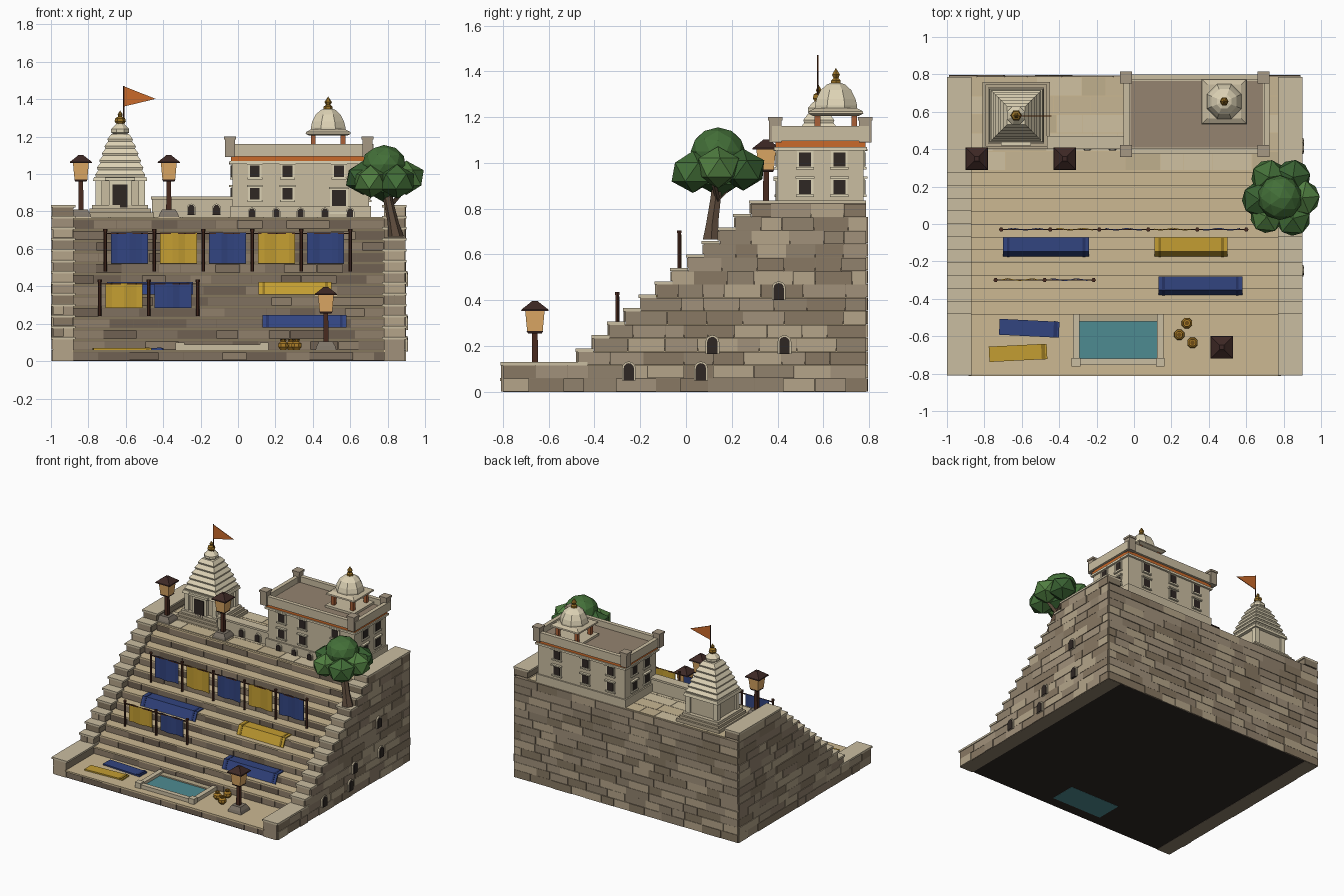
import bpy, bmesh, math, random
from mathutils import Matrix, Vector

if "Cube" in bpy.data.objects:
    bpy.data.objects.remove(bpy.data.objects["Cube"])
random.seed(4)
MATS = {}

def material(hexcol):
    if hexcol not in MATS:
        m = bpy.data.materials.new("colour_" + hexcol)
        rgb = [(int(hexcol[i:i + 2], 16) / 255) ** 2.2 for i in (0, 2, 4)]
        m.diffuse_color = (*rgb, 1)
        m.use_nodes = True
        m.node_tree.nodes["Principled BSDF"].inputs["Base Color"].default_value = m.diffuse_color
        MATS[hexcol] = m
    return MATS[hexcol]

class Part:
    """One named object assembled from flat-faced primitives."""
    def __init__(self, name, *cols):
        self.name, self.cols, self.bm = name, cols, bmesh.new()

    def paint(self, verts, m):
        for f in {f for v in verts for f in v.link_faces}:
            f.material_index = m

    def box(self, x0, x1, y0, y1, z0, z1, m=0, rot=0):
        mat = (Matrix.Translation(((x0 + x1) / 2, (y0 + y1) / 2, (z0 + z1) / 2))
               @ Matrix.Rotation(rot, 4, 'Z') @ Matrix.Diagonal((x1 - x0, y1 - y0, z1 - z0, 1)))
        self.paint(bmesh.ops.create_cube(self.bm, size=1, matrix=mat)['verts'], m)

    def cone(self, x, y, z0, z1, r0, r1, n=8, m=0):
        # four sides: radii are half widths of an axis-aligned square
        k, a = (math.sqrt(2), math.pi / 4) if n == 4 else (1, math.pi / n)
        mat = Matrix.Translation((x, y, (z0 + z1) / 2)) @ Matrix.Rotation(a, 4, 'Z')
        self.paint(bmesh.ops.create_cone(self.bm, cap_ends=True, segments=n, radius1=r0 * k,
                   radius2=r1 * k, depth=z1 - z0, matrix=mat)['verts'], m)

    def stack(self, x, y, prof, n=8, m=0):
        for (r0, z0), (r1, z1) in zip(prof, prof[1:]):
            self.cone(x, y, z0, z1, r0, r1, n, m)

    def prism(self, pts, vec, m=0):
        f = self.bm.faces.new([self.bm.verts.new(p) for p in pts])
        new = bmesh.ops.extrude_face_region(self.bm, geom=[f], use_keep_orig=True)['geom']
        vs = [g for g in new if isinstance(g, bmesh.types.BMVert)]
        bmesh.ops.translate(self.bm, verts=vs, vec=vec)
        self.paint(vs + list(f.verts), m)

    def panel(self, side, plane, u0, u1, z0, z1, d, m=0):
        # slab standing out by d from a wall plane; side is like '-y'
        a, b = sorted((plane - 0.004 * (1 if side[0] == '+' else -1), plane + (d if side[0] == '+' else -d)))
        if side[1] == 'y':
            self.box(u0, u1, a, b, z0, z1, m)
        else:
            self.box(a, b, u0, u1, z0, z1, m)

    def bricks(self, side, plane, u0, u1, z0, z1, lo=.08, hi=.19):
        u = u0
        while u < u1 - .01:
            e = u + random.uniform(lo, hi)
            e = u1 if e > u1 - .05 else e
            self.panel(side, plane, u + .001, e - .001, z0 + .001, z1 - .001,
                       random.uniform(.003, .009), random.randrange(len(self.cols)))
            u = e

    def arch(self, side, plane, u, z, w, h, frame, hole):
        for s, d, m in ((1.35, .012, frame), (1, .016, hole)):
            r = w / 2 * s
            pts = [(-r, 0), (r, 0)] + [(r * math.cos(t * math.pi / 6), h - w / 2 + r * math.sin(t * math.pi / 6)) for t in range(7)]
            if side == '-y':
                self.prism([(u + a, plane, z + b) for a, b in pts], (0, -d, 0), m)
            else:
                self.prism([(plane, u + a, z + b) for a, b in pts], (d, 0, 0), m)

    def done(self):
        bmesh.ops.recalc_face_normals(self.bm, faces=self.bm.faces)
        me = bpy.data.meshes.new(self.name)
        self.bm.to_mesh(me)
        self.bm.free()
        for c in self.cols:
            me.materials.append(material(c))
        bpy.context.collection.objects.link(bpy.data.objects.new(self.name, me))

N, RISE, RUN, Y0, YB = 12, .0588, .0688, -.472, .787
STONE, PALE, DARK, WOOD = 'C9BCA0', 'DDD2B4', '322B28', '4A2E24'
BLUE, YELLOW, GOLD, ORANGE = '35467F', 'C29C35', '97702A', 'C8692E'
top = lambda i: .06 + RISE * i
DECK = top(N)

# stepped core with overhanging treads and brick risers
core = Part("stair_core", '736555', 'CBB791', DARK)
risers = Part("riser_bricks", '6F6153', '7F7060', '8F7F6B')
core.box(-.88, .78, -.8, YB, .001, .006, 2)
for i in range(N + 1):
    y = -.8 if i == 0 else Y0 + RUN * (i - 1)
    z0 = .006 if i == 0 else top(i - 1)
    core.box(-.88, .78, y, YB, z0, top(i) - .012)
    core.box(-.885, .785, y - .012, YB, top(i) - .012, top(i), 1)
    risers.bricks('-y', y, -.88, .78, z0, top(i) - .012, .1, .24)
core.done()
risers.done()

# side parapets with capped steps, brick faces outside and at the back
para = Part("side_parapets", '8B7D69', STONE)
walls = Part("wall_bricks", '90816D', 'A0907A', 'B3A388', '877863')
for x0, x1, side in ((-.99, -.88, '-x'), (.78, .89, '+x')):
    for i in range(N + 1):
        y = -.8 if i == 0 else Y0 + RUN * (i - 1)
        z0, z1 = (0, .13) if i == 0 else (top(i - 1) + .07, top(i) + .07)
        para.box(x0, x1, y, YB, z0, z1 - .014)
        para.box(x0 - .01, x1 + .01, y - .01, YB if i == N else y + RUN + (.3 if i == 0 else 0), z1 - .014, z1, 1)
        walls.bricks('-y', y, x0, x1, z0, z1 - .014, .05, .12)
        rows = [(0, .06), (.06, z1 - .014)] if i == 0 else [(z0 - .014, z1 - .014)]
        for a, b in rows:
            walls.bricks(side, x0 if side == '-x' else x1, y, YB, a, b)
for i in range(N + 1):
    walls.bricks('+y', YB, -.99, .89, 0 if i == 0 else top(i - 1), top(i), .1, .2)
para.done()
walls.done()

# arched niches in the right wall
niches = Part("wall_niches", STONE, DARK)
for y, z in ((-.25, .05), (.065, .05), (.115, .165), (.43, .165), (.405, .4)):
    niches.arch('+x', .894, y, z, .045, .075, 0, 1)
niches.done()

# deck paving
tiles = Part("deck_tiles", 'C6B592', 'CFC0A0', 'BFAE8C')
for k in range(5):
    u = -.88
    while u < .77:
        e = min(.78, u + random.uniform(.12, .26))
        tiles.box(u, e - .003, .29 + k * .099, .386 + k * .099, DECK - .002, DECK + .005, random.randrange(3))
        u = e
tiles.done()

# low arcaded wall between shrine and house
low = Part("low_arcade_wall", STONE, DARK, PALE)
low.box(-.46, -.03, .41, .46, DECK, .865)
low.box(-.465, -.03, .4, .47, .865, .88)
for x in (-.25, -.115):
    low.arch('-y', .41, x, DECK + .015, .035, .055, 2, 1)
low.done()

# flat-roofed house: body, plinth, bands, parapet, corner posts
house = Part("house", STONE, DARK, PALE, ORANGE, '93826F', 'A59782')
house.box(-.03, .70, .4, .775, DECK, 1.11)
house.box(-.04, .71, .39, .785, DECK, .83)
house.box(-.045, .715, .385, .79, 1.055, 1.07, 2)
house.box(-.038, .708, .392, .783, 1.07, 1.095, 3)
house.box(-.055, .725, .375, .8, 1.095, 1.115)
house.box(-.02, .69, .41, .765, 1.11, 1.118, 4)
for y in (.375, .77):
    house.box(-.055, .725, y, y + .03, 1.115, 1.16)
for x in (-.055, .695):
    house.box(x, x + .03, .375, .8, 1.115, 1.16)
for x in (-.042, .692):
    for y in (.39, .783):
        house.cone(x, y, 1.09, 1.185, .027, .027, 4, 5)
        house.cone(x, y, 1.185, 1.2, .032, .032, 4, 5)
walls4 = (('-y', .4, (.09, .265, .54)), ('+y', .775, (.09, .3, .54)), ('-x', -.03, (.52, .67)), ('+x', .70, (.52, .67)))
for side, plane, us in walls4:
    for u in us:
        for z in (.865, .985):
            door = side == '-y' and u > .5 and z < .9
            w, zb, zt = (.038, .80, .915) if door else (.026, z, z + .06)
            house.panel(side, plane, u - w - .01, u + w + .01, zb - .008, zt + .008, .006, 2)
            house.panel(side, plane, u - w, u + w, zb, zt, .009, 1)
            house.panel(side, plane, u - w - .016, u + w + .016, zt + .006, zt + .016, .018, 2)
            house.panel(side, plane, u - w - .014, u + w + .014, zb - .014, zb - .004, .014, 2)
for x in (.075, .205, .335, .465, .6):
    house.arch('-y', .39, x, DECK + .005, .032, .045, 2, 1)
house.done()

# roof pavilion with dome
pav = Part("roof_pavilion", STONE, 'A8603A', PALE, GOLD)
px, py = .482, .655
pav.box(px - .122, px + .122, py - .122, py + .122, 1.11, 1.135)
for sx in (-.08, .08):
    for sy in (-.08, .08):
        pav.cone(px + sx, py + sy, 1.13, 1.215, .013, .013, 4, 1)
pav.stack(px, py, [(.1, 1.205), (.12, 1.215), (.118, 1.225), (.09, 1.24)], 4)
pav.stack(px, py, [(.1, 1.238), (.1, 1.25), (.092, 1.28), (.072, 1.318), (.042, 1.343), (.012, 1.352)], 8, 2)
pav.stack(px, py, [(.024, 1.348), (.024, 1.36), (.012, 1.37), (.02, 1.385), (0, 1.415)], 6, 3)
pav.done()

# tiered shrine
sx, sy = -.63, .58
shrine = Part("shrine", STONE, PALE, DARK, GOLD, 'B5A78C')
for h, z0, z1 in ((.18, DECK, .795), (.165, .795, .815), (.15, .815, .835), (.12, .835, .965)):
    shrine.cone(sx, sy, z0, z1, h, h, 4, 4 if h > .16 else 0)
for a in (-.115, .115):
    for b in (-.115, .115):
        shrine.cone(sx + a, sy + b, .835, .965, .018, .018, 4, 1)
shrine.box(sx - .06, sx + .06, sy - .145, sy - .11, .815, .965, 1)
shrine.box(sx - .04, sx + .04, sy - .15, sy - .11, .82, .945, 2)
shrine.box(sx - .08, sx + .08, sy - .16, sy - .11, .965, .982, 1)
shrine.cone(sx, sy, .962, .985, .145, .14, 4, 1)
for k, h in enumerate((.13, .12, .108, .094, .08, .064)):
    z = .985 + k * .038
    shrine.cone(sx, sy, z, z + .012, h, h + .004, 4, 1)
    shrine.cone(sx, sy, z + .012, z + .038, h + .004, h - .016, 4, 1)
shrine.stack(sx, sy, [(.035, 1.21), (.052, 1.222), (.052, 1.24), (.03, 1.262), (.02, 1.27)], 8, 1)
shrine.stack(sx, sy, [(.018, 1.265), (.03, 1.282), (.026, 1.298), (.01, 1.308), (.014, 1.318), (0, 1.34)], 6, 3)
shrine.done()

# pennant
flag = Part("pennant", WOOD, ORANGE)
flag.cone(-.61, .576, 1.2, 1.472, .004, .004, 6)
flag.prism([(-.607, .574, 1.468), (-.607, .574, 1.362), (-.44, .574, 1.402)], (0, .005, 0), 1)
flag.done()

# lamp posts
for x, y, z in ((-.84, .35, DECK), (-.37, .35, DECK), (.47, -.66, .06)):
    lamp = Part("lamp_post", '7D7468', WOOD, 'E0AA66', '3F2C29')
    lamp.stack(x, y, [(.056, z), (.05, z + .02), (.036, z + .045)], 4)
    lamp.cone(x, y, z + .04, z + .2, .014, .012, 4, 1)
    lamp.cone(x, y, z + .195, z + .205, .03, .036, 4, 3)
    lamp.cone(x, y, z + .205, z + .3, .034, .043, 4, 2)
    lamp.stack(x, y, [(.06, z + .293), (.058, z + .3), (.022, z + .328), (.012, z + .337)], 4, 3)
    lamp.done()

# hanging cloth screens on poles
def screen(name, xs, y, z0, z1, first):
    p = Part(name, WOOD, BLUE, YELLOW)
    for x in xs:
        p.cone(x, y, z0, z1, .009, .009, 6)
        p.cone(x, y, z1 - .012, z1, .012, .012, 6)
    for k, (a, b) in enumerate(zip(xs, xs[1:])):
        p.box(a, b, y - .003, y + .003, z1 - .026, z1 - .019)
        n, ua, w = 6, a + .032, (b - a - .064)
        ys = [y + .006 * math.sin(j * 1.6 + k) for j in range(n + 1)]
        for j in range(n):
            u, v = ua + w * j / n, ua + w * (j + 1) / n
            p.prism([(u, ys[j], z0 + .045), (v, ys[j + 1], z0 + .045), (v, ys[j + 1], z1 - .018), (u, ys[j], z1 - .018)],
                    (0, .004, 0), 1 + (k + first) % 2)
    p.done()
screen("upper_cloth_screen", [-.71 + .262 * k for k in range(6)], -.03, .478, .705, 0)
screen("lower_cloth_screen", [-.74 + .262 * k for k in range(3)], -.3, .24, .435, 1)

# cloths draped over step edges
for x0, x1, i, c, s in ((-.7, -.24, 6, BLUE, '2A3766'), (.11, .5, 6, YELLOW, '8F7226'), (.13, .58, 3, BLUE, '2A3766')):
    drape = Part("draped_cloth", c, s)
    y, z = Y0 + RUN * (i - 1), top(i)
    for a, b, e, m in ((x0, x1, 0, 0), (x0 + .02, x0 + .035, .002, 1), (x1 - .035, x1 - .02, .002, 1)):
        prof = [(.055, .001), (.055, .009), (-.018, .009), (-.046, -.056), (-.04, -.058), (-.012, .001)]
        drape.prism([(a, y + u - e, z + v + e) for u, v in prof], (b - a, 0, 0), m)
    drape.done()

# cloths laid on the lower platform
for x0, x1, y0, y1, r, c, s in ((-.72, -.4, -.6, -.515, -.05, BLUE, '2A3766'), (-.775, -.465, -.73, -.648, .05, YELLOW, '8F7226')):
    mat = Part("laid_cloth", c, s)
    mat.box(x0, x1, y0, y1, .058, .07, 0, r)
    mat.box(x1 - .03, x1 - .01, y0 + r * .1, y1 + r * .1, .06, .074, 1, r)
    mat.done()

# bathing pool
pool = Part("pool", STONE, '4F8A90', 'B5A789')
pool.box(-.295, .125, -.72, -.52, 0, .066, 1)
pool.box(-.295, .125, -.52, -.475, .055, .075, 2)
pool.box(-.31, .14, -.755, -.72, .055, .088)
for x in (-.327, .122):
    pool.box(x, x + .035, -.755, -.475, .055, .088)
for x in (-.31, .14):
    pool.cone(x, -.74, .055, .1, .023, .023, 4)
pool.done()

# brass pots
for x, y in ((.283, -.53), (.242, -.592), (.313, -.635)):
    pot = Part("brass_pot", 'A87B2C', '6E4D1C')
    pot.stack(x, y, [(.016, .06), (.03, .076), (.028, .095), (.014, .105), (.02, .116)], 8)
    pot.cone(x, y, .116, .118, .012, .012, 8, 1)
    pot.done()

# tree: leaning trunk with faceted leaf clumps
trunk = Part("tree_trunk", '5D4C3E')
rings = []
for x, y, z, r in ((.845, .11, .665, .042), (.83, .115, .74, .03), (.805, .13, .85, .026), (.785, .14, .97, .02)):
    rings.append([trunk.bm.verts.new((x + r * math.cos(t * math.pi / 3), y + r * math.sin(t * math.pi / 3), z)) for t in range(6)])
for a, b in zip(rings, rings[1:]):
    for t in range(6):
        trunk.bm.faces.new((a[t], a[(t + 1) % 6], b[(t + 1) % 6], b[t]))
for dx, dy in ((-.11, .02), (.1, -.03), (.0, .12)):
    trunk.prism([(.8, .13, .83), (.83, .14, .83), (.81, .15, .84)], (dx, dy, .12))
trunk.done()
leaves = Part("tree_leaves", '456F3B', '3B6135', '527E43')
clumps = [(.78, .14, 1.05, .115), (.67, .13, .98, .1), (.9, .14, .98, .1), (.72, .25, .97, .1), (.85, .25, .97, .1),
          (.71, .04, .96, .095), (.85, .03, .96, .1), (.78, .15, .95, .11)]
for k, (x, y, z, r) in enumerate(clumps):
    m = Matrix.Translation((x, y, z)) @ Matrix.Rotation(k * 1.3, 4, 'Z') @ Matrix.Diagonal((r, r, r * .88, 1))
    vs = bmesh.ops.create_icosphere(leaves.bm, subdivisions=2 if k == 0 else 1, radius=1.04, matrix=m)['verts']
    leaves.paint(vs, k % 3)
leaves.done()
